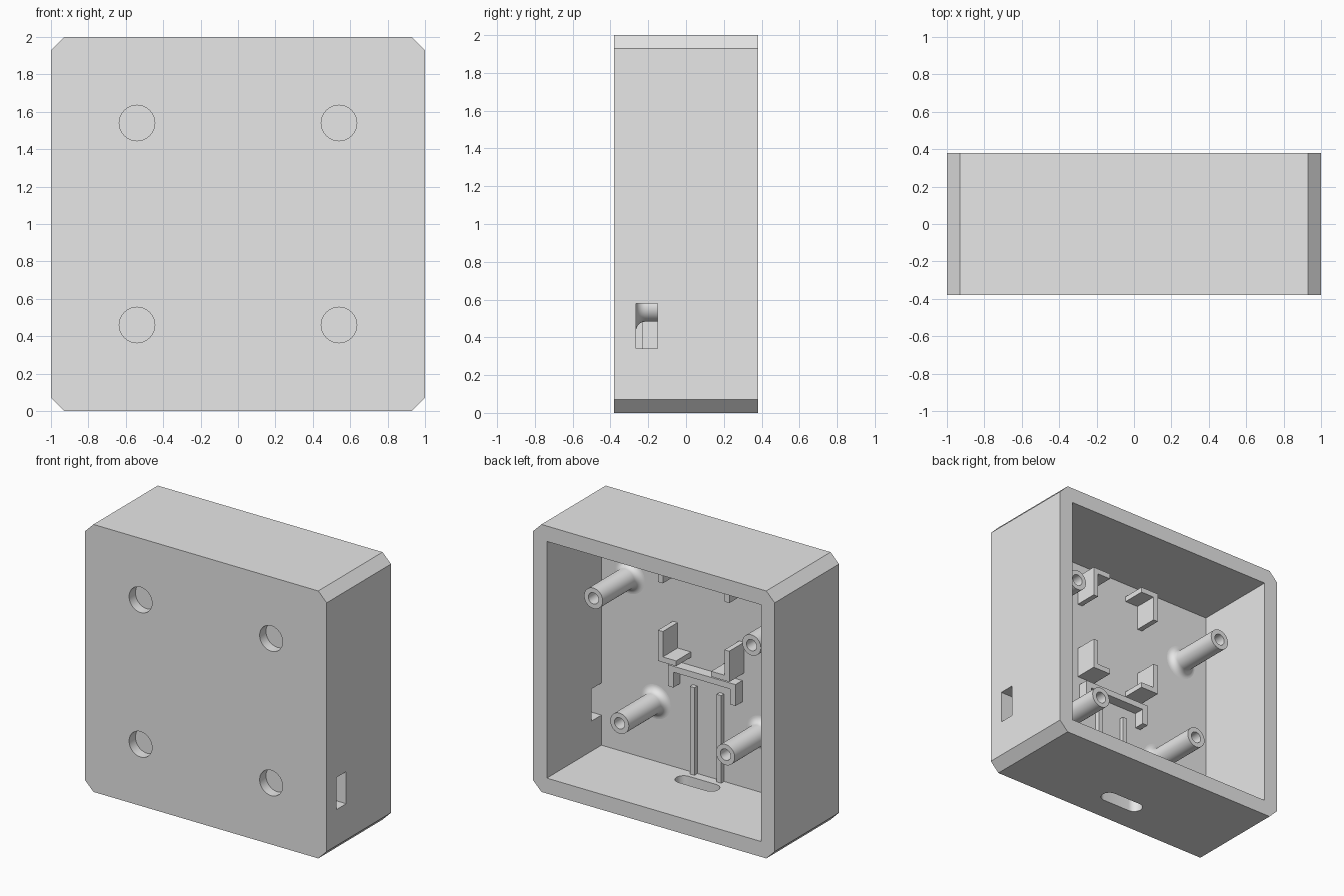
import bpy, bmesh, math
from mathutils import Matrix, Vector

cube = bpy.data.objects.get("Cube")
if cube:
    bpy.data.objects.remove(cube, do_unlink=True)

HALF, DEPTH, WALL, CHAMFER = 1.0, 0.38, 0.115, 0.07
FLOOR = -DEPTH + WALL          # inner face of the front plate
SINK = 0.01                    # overlap of fitted parts into the walls

grey = bpy.data.materials.new("light grey plastic")
grey.use_nodes = True
grey.diffuse_color = (0.8, 0.8, 0.8, 1)
grey.node_tree.nodes["Principled BSDF"].inputs["Base Color"].default_value = grey.diffuse_color


def finish(name, bm, smooth=False):
    bmesh.ops.recalc_face_normals(bm, faces=bm.faces)
    mesh = bpy.data.meshes.new(name)
    bm.to_mesh(mesh)
    bm.free()
    mesh.materials.append(grey)
    ob = bpy.data.objects.new(name, mesh)
    bpy.context.collection.objects.link(ob)
    if smooth:
        smooth_by_angle(ob)
    return ob


def select_only(ob):
    bpy.ops.object.select_all(action='DESELECT')
    ob.select_set(True)
    bpy.context.view_layer.objects.active = ob


def smooth_by_angle(ob):
    select_only(ob)
    bpy.ops.object.shade_smooth_by_angle(angle=math.radians(30))


def add_box(bm, x, y, z):
    """Box from three (low, high) ranges."""
    size = [b - a for a, b in (x, y, z)]
    mid = Vector([(a + b) / 2 for a, b in (x, y, z)])
    bmesh.ops.create_cube(bm, size=1, matrix=Matrix.Translation(mid) @ Matrix.Diagonal((*size, 1)))


def boxes(name, *ranges):
    bm = bmesh.new()
    for r in ranges:
        add_box(bm, *r)
    return finish(name, bm)


def prism(name, points, along):
    """Extrude a closed outline."""
    bm = bmesh.new()
    face = bm.faces.new([bm.verts.new(p) for p in points])
    new = bmesh.ops.extrude_face_region(bm, geom=[face])["geom"]
    bmesh.ops.translate(bm, vec=along, verts=[v for v in new if isinstance(v, bmesh.types.BMVert)])
    return finish(name, bm)


def cut(ob, cutter):
    mod = ob.modifiers.new("cut", 'BOOLEAN')
    mod.operation, mod.solver, mod.object = 'DIFFERENCE', 'EXACT', cutter
    select_only(ob)
    bpy.ops.object.modifier_apply(modifier=mod.name)
    bpy.data.objects.remove(cutter, do_unlink=True)


# Housing: square block with chamfered corners, open at the back
flat = HALF - CHAMFER
outline = [(-flat, -HALF), (flat, -HALF), (HALF, -flat), (HALF, flat),
           (flat, HALF), (-flat, HALF), (-HALF, flat), (-HALF, -flat)]
housing = prism("housing", [(x, -DEPTH, z + HALF) for x, z in outline], (0, 2 * DEPTH, 0))
inner = HALF - WALL
cut(housing, boxes("cavity_cutter", ((-inner, inner), (FLOOR, 1), (WALL, 2 - WALL))))

# Side port, flush with the inside floor
cut(housing, boxes("port_cutter", ((0.8, 1.1), (FLOOR, -0.15), (0.34, 0.58))))

# Rounded cable slot through the bottom wall
slot = []
for i in range(34):
    side = 1 if i < 17 else -1
    a = -math.pi / 2 + math.pi * (i % 17) / 16 + (0 if side > 0 else math.pi)
    slot.append((side * 0.113 + 0.06 * math.cos(a), -0.135 + 0.06 * math.sin(a), -0.1))
cut(housing, prism("slot_cutter", slot, (0, 0, 0.3)))

# Four blind round pockets in the front
for x in (-0.54, 0.54):
    for z in (0.46, 1.54):
        ring = [2 * math.pi * i / 48 for i in range(48)]
        pts = [(x + 0.095 * math.cos(a), -DEPTH - 0.1, z + 0.095 * math.sin(a)) for a in ring]
        cut(housing, prism("pocket_cutter", pts, (0, 0.175, 0)))
smooth_by_angle(housing)


# Hollow screw posts with a filleted foot, lathed around y
def screw_post(name, x, z, r=0.077, hole=0.042, fillet=0.05, tip=0.16):
    profile = [(r + fillet, FLOOR - SINK)]
    for i in range(9):
        a = math.pi / 2 * i / 8
        profile.append((r + fillet * (1 - math.sin(a)), FLOOR + fillet * (1 - math.cos(a))))
    profile += [(r, tip), (hole, tip), (hole, FLOOR), (0, FLOOR)]
    bm = bmesh.new()
    verts = [bm.verts.new((x + px, py, z)) for px, py in profile]
    edges = [bm.edges.new(pair) for pair in zip(verts, verts[1:])]
    bmesh.ops.spin(bm, geom=verts + edges, cent=(x, 0, z), axis=(0, 1, 0),
                   angle=2 * math.pi, steps=40)
    bmesh.ops.remove_doubles(bm, verts=bm.verts, dist=0.0005)
    finish(name, bm, smooth=True)


for side, s in (("left", 1), ("right", -1)):
    screw_post(f"upper_{side}_screw_post", s * 0.654, 1.437)
    screw_post(f"lower_{side}_screw_post", s * 0.438, 0.56)


def span(s, a, b):
    return tuple(sorted((s * a, s * b)))


# L-shaped corner holders for the circuit board, and cable ribs below
T, REACH = 0.04, (FLOOR - SINK, -0.09)
for side, s in (("left", 1), ("right", -1)):
    for level, legs, shelf in (("lower", (0.97, 1.2), (0.97, 0.97 + T)),
                               ("upper", (1.56, 1.785), (1.785 - T, 1.785))):
        outer = 0.295
        points = [(outer - T, shelf[0]), (0.145, shelf[0]), (0.145, shelf[1]), (outer - T, shelf[1])]
        if level == "lower":
            points = [(outer, legs[0]), (0.145, legs[0]), (0.145, shelf[1]),
                      (outer - T, shelf[1]), (outer - T, legs[1]), (outer, legs[1])]
        else:
            points = [(outer, legs[1]), (0.145, legs[1]), (0.145, shelf[0]),
                      (outer - T, shelf[0]), (outer - T, legs[0]), (outer, legs[0])]
        prism(f"{level}_{side}_board_holder", [(s * x, REACH[0], z) for x, z in points],
              (0, REACH[1] - REACH[0], 0))
    boxes(f"{side}_cable_rib", (span(s, 0.092, 0.13), (FLOOR - SINK, -0.23), (WALL - SINK, 0.77)))

# Bridge-shaped holder under the board
bridge = [(-0.28, 0.75), (-0.28, 0.91), (0.28, 0.91), (0.28, 0.75),
          (0.235, 0.75), (0.235, 0.865), (-0.235, 0.865), (-0.235, 0.75)]
prism("bridge_holder", [(x, FLOOR - SINK, z) for x, z in bridge], (0, 0.08 + SINK, 0))
